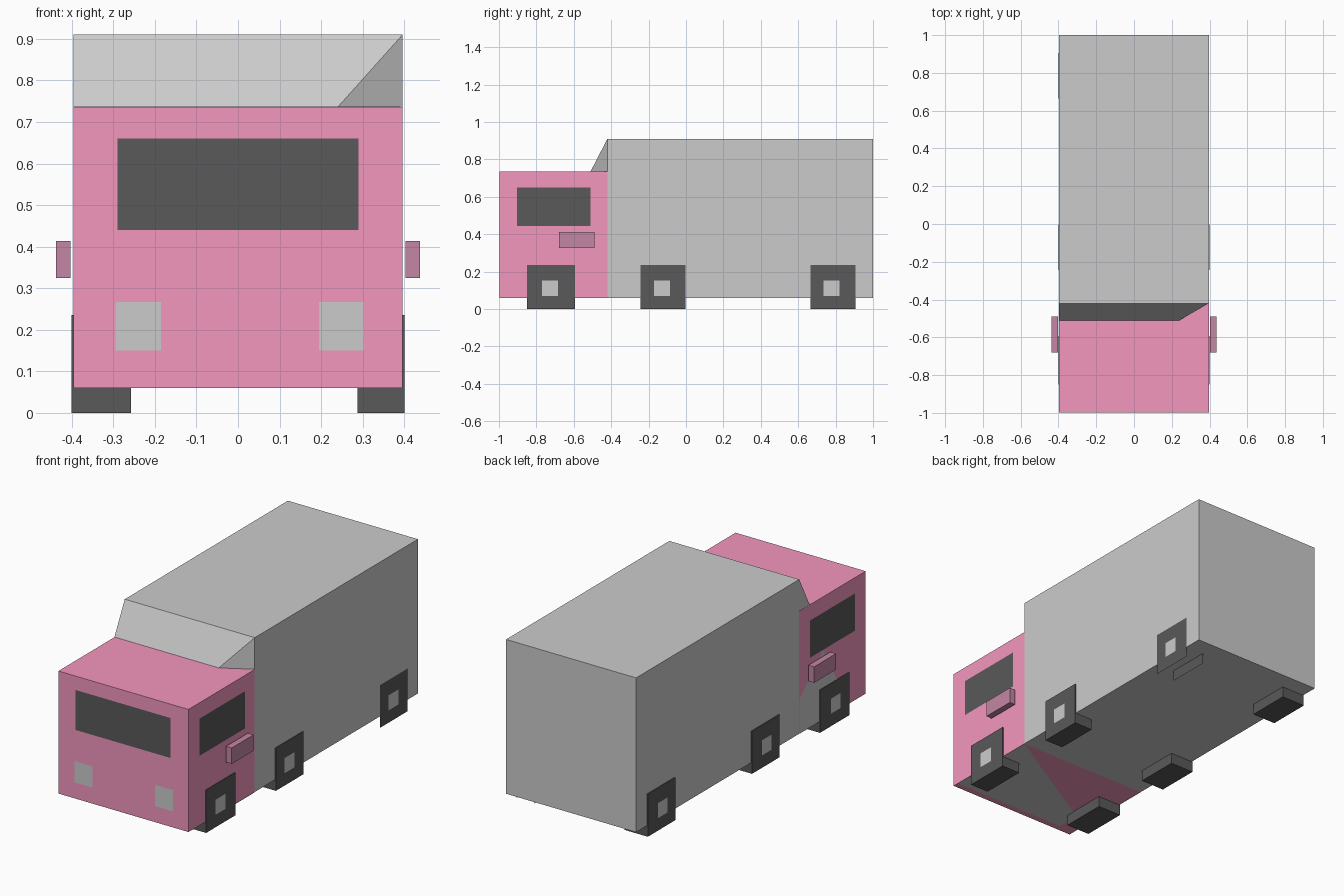
import bpy

if "Cube" in bpy.data.objects:
    bpy.data.objects.remove(bpy.data.objects["Cube"])


def material(name, rgb):
    m = bpy.data.materials.new(name)
    m.diffuse_color = (*rgb, 1)
    m.use_nodes = True
    m.node_tree.nodes["Principled BSDF"].inputs["Base Color"].default_value = m.diffuse_color
    return m


PINK = material("pink_paint", (0.91, 0.31, 0.52))
PLUM = material("plum_paint", (0.55, 0.24, 0.37))
BLACK = material("black", (0.1, 0.1, 0.1))


def mesh(name, verts, faces, mat=None):
    me = bpy.data.meshes.new(name)
    me.from_pydata(verts, [], faces)
    ob = bpy.data.objects.new(name, me)
    bpy.context.collection.objects.link(ob)
    if mat:
        me.materials.append(mat)
    return ob


def box(name, x, y, z, mat=None):
    verts = [(a, b, c) for a in x for b in y for c in z]
    faces = [(0, 1, 3, 2), (4, 6, 7, 5), (0, 4, 5, 1),
             (2, 3, 7, 6), (0, 2, 6, 4), (1, 5, 7, 3)]
    return mesh(name, verts, faces, mat)


def side_panel(name, side, x, y, z, mat=None):
    # flat rectangle facing outwards on the given side
    pts = [(side * x, y[0], z[0]), (side * x, y[1], z[0]),
           (side * x, y[1], z[1]), (side * x, y[0], z[1])]
    return mesh(name, pts, [(0, 1, 2, 3) if side > 0 else (3, 2, 1, 0)], mat)


def front_panel(name, x, z, mat=None):
    y = -1.0
    return mesh(name, [(x[0], y, z[0]), (x[1], y, z[0]),
                       (x[1], y, z[1]), (x[0], y, z[1])], [(0, 1, 2, 3)], mat)


W = 0.396

# Main bodies
box("cab", (-W, W), (-0.997, -0.42), (0.06, 0.735), PINK)
box("cargo_box", (-W, W), (-0.42, 1.0), (0.06, 0.91))

# Wind deflector with one clipped lower corner
mesh("wind_deflector",
     [(-W, -0.51, 0.736), (0.24, -0.51, 0.736), (W, -0.42, 0.736),
      (W, -0.42, 0.91), (-W, -0.42, 0.91), (-W, -0.42, 0.736)],
     [(0, 1, 3, 4), (1, 2, 3), (0, 4, 5), (0, 5, 2, 1), (2, 5, 4, 3)])

# Grey panels low on the left of the cab and under its floor
mesh("left_lower_panel",
     [(-W - 0.001, y, z) for y, z in
      [(-0.42, 0.06), (-0.42, 0.25), (-0.625, 0.44), (-0.85, 0.06)]],
     [(0, 1, 2, 3)])
mesh("floor_panel",
     [(x, y, 0.058) for x, y in
      [(W, -0.42), (W, -0.96), (-0.3, -0.96), (-0.29, -0.82)]],
     [(0, 1, 2, 3)])

# Windscreen and headlights
front_panel("windscreen", (-0.29, 0.29), (0.44, 0.66), BLACK)
for name, x in (("left", (-0.295, -0.185)), ("right", (0.195, 0.303))):
    front_panel(name + "_headlight", x, (0.15, 0.267))

# Windows, side mirrors and wheels on both sides
wheels = [("front", (-0.85, -0.593), (-0.77, -0.685)),
          ("middle", (-0.243, -0.002), (-0.17, -0.085)),
          ("rear", (0.665, 0.905), (0.735, 0.82))]
for label, s in (("left", -1), ("right", 1)):
    side_panel(label + "_window", s, 0.399, (-0.903, -0.51), (0.445, 0.65), BLACK)
    box(label + "_mirror", sorted((s * 0.403, s * 0.438)),
        (-0.68, -0.49), (0.325, 0.413), PLUM)
    inner = 0.258 if s < 0 else 0.288
    for pos, y, hub in wheels:
        name = f"{label}_{pos}_wheel"
        if s > 0 and pos == "rear":
            # this wheel is only an outer and an inner plate
            side_panel(name, s, 0.4, y, (0, 0.235), BLACK)
            side_panel(name + "_inner", s, inner, y, (0, 0.235), BLACK)
        else:
            box(name, sorted((s * inner, s * 0.401)), y, (0, 0.235), BLACK)
        side_panel(name + "_hub", s, 0.403, hub, (0.07, 0.153))
